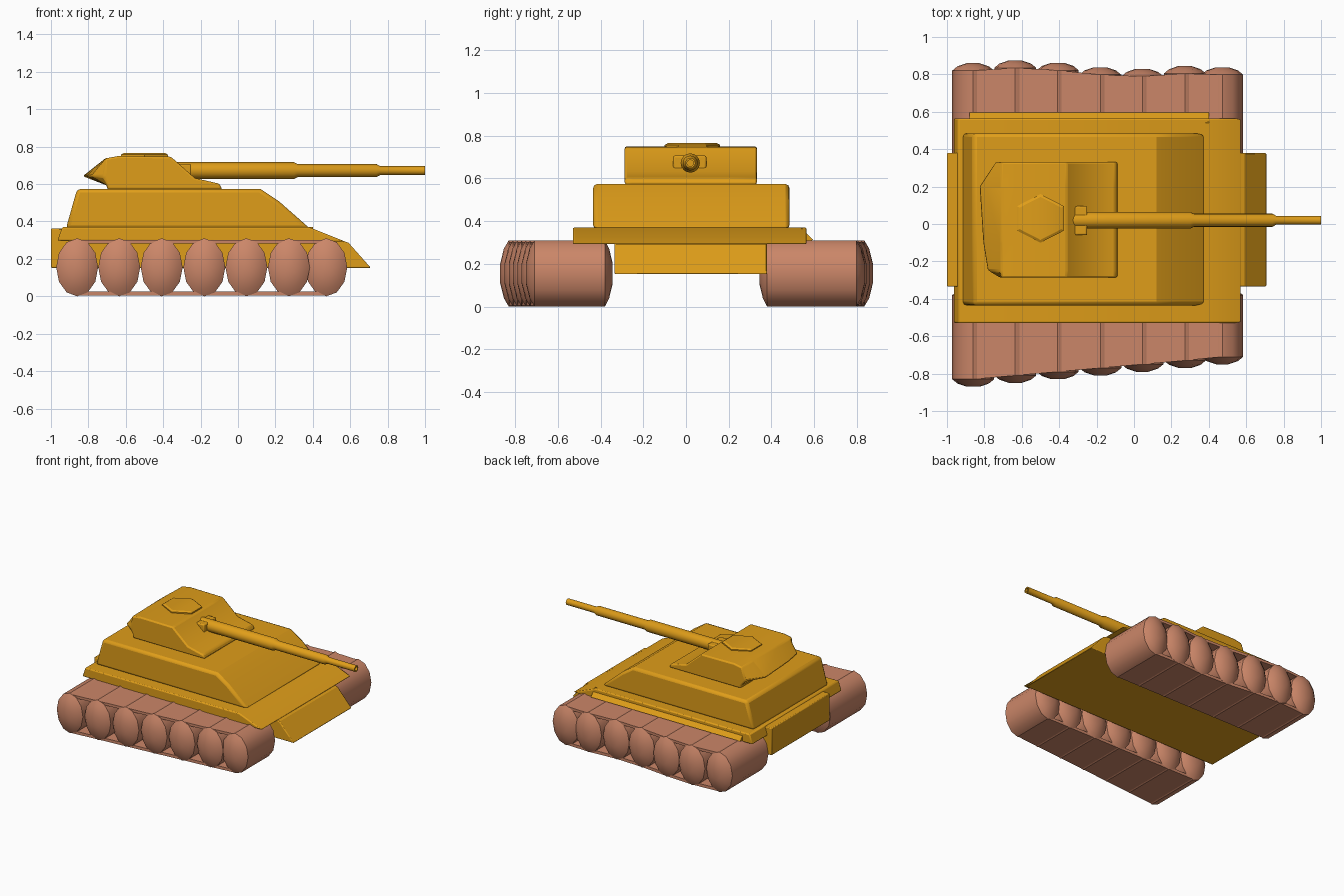
import bpy, bmesh, math

if "Cube" in bpy.data.objects:
    bpy.data.objects.remove(bpy.data.objects["Cube"])


def material(name, rgb):
    m = bpy.data.materials.new(name)
    m.diffuse_color = (*rgb, 1)
    m.use_nodes = True
    m.node_tree.nodes["Principled BSDF"].inputs["Base Color"].default_value = m.diffuse_color
    return m


ARMOUR = material("armour_yellow", (0.74, 0.34, 0.01))
TRACK = material("track_clay", (0.60, 0.24, 0.14))


def loft(name, sections, mat, bevel=0.0, angle=30):
    """Skin equal-length closed loops and cap both ends."""
    bm = bmesh.new()
    rings = [[bm.verts.new(p) for p in s] for s in sections]
    n = len(rings[0])
    for a, b in zip(rings, rings[1:]):
        for i in range(n):
            j = (i + 1) % n
            bm.faces.new((a[i], a[j], b[j], b[i]))
    bm.faces.new(rings[0])
    bm.faces.new(rings[-1])
    bmesh.ops.recalc_face_normals(bm, faces=bm.faces)
    me = bpy.data.meshes.new(name)
    bm.to_mesh(me)
    bm.free()
    ob = bpy.data.objects.new(name, me)
    bpy.context.collection.objects.link(ob)
    me.materials.append(mat)
    bpy.ops.object.select_all(action='DESELECT')
    ob.select_set(True)
    bpy.context.view_layer.objects.active = ob
    if bevel:
        mod = ob.modifiers.new("bevel", 'BEVEL')
        mod.width, mod.segments = bevel, 2
        mod.limit_method, mod.angle_limit = 'ANGLE', math.radians(35)
    bpy.ops.object.shade_smooth_by_angle(angle=math.radians(angle))
    return ob


def slab(name, profile, y0, y1, bevel):
    """Side profile (x, z) extruded across the width."""
    return loft(name, [[(x, y, z) for x, z in profile] for y in (y0, y1)], ARMOUR, bevel)


# Hull: tub, side ledges, superstructure
slab("lower_hull", [(-1, 0.16), (-1, 0.37), (0.36, 0.365), (0.59, 0.295), (0.71, 0.16)],
     -0.335, 0.38, 0.006)
slab("fender_deck", [(-0.965, 0.305), (-0.94, 0.378), (0.38, 0.378), (0.575, 0.30)],
     -0.53, 0.565, 0.008)
slab("superstructure", [(-0.92, 0.37), (-0.86, 0.582), (0.12, 0.582), (0.22, 0.515), (0.385, 0.37)],
     -0.435, 0.485, 0.02)

# Side skirt that flares the ledge on the far side
loft("fender_flare", [[(x0, 0.54, 0.378), (x0, 0.595, 0.32), (x0, 0.54, 0.305)]
                      for x0 in (-0.88, 0.40)], ARMOUR)

# Turret: profile lofted across, rear corners drawn in
turret = [(-0.70, 0.58), (-0.70, 0.60), (-0.83, 0.65), (-0.71, 0.745), (-0.64, 0.758), (-0.36, 0.755),
          (-0.23, 0.64), (-0.10, 0.61), (-0.085, 0.58)]
sections = []
for y, limit in ((-0.287, -0.715), (-0.25, -0.785), (-0.1, -0.81), (0.2, -0.83), (0.332, -0.74)):
    sections.append([(max(x, limit), y, z) for x, z in turret])
loft("turret", sections, ARMOUR, 0.012)

# Hexagonal hatch
loft("hatch", [[(-0.50 + r * math.cos(i * math.pi / 3 + math.pi / 6) * 1.12,
                 0.03 + r * math.sin(i * math.pi / 3 + math.pi / 6), z) for i in range(6)]
               for r, z in ((0.13, 0.74), (0.13, 0.765), (0.115, 0.773))], ARMOUR)

# Gun mantlet and stepped barrel
loft("mantlet", [[(x, -0.06, 0.64), (x, 0.095, 0.64), (x, 0.095, 0.715), (x, -0.06, 0.715)]
                 for x in (-0.345, -0.25)], ARMOUR, 0.008)
steps = [(-0.35, 0.045), (0.30, 0.045), (0.32, 0.035), (0.74, 0.035), (0.76, 0.024),
         (1.0, 0.024), (1.0, 0.015), (0.95, 0.015)]
loft("barrel", [[(x, 0.02 + r * math.cos(i * math.pi / 8), 0.68 + r * math.sin(i * math.pi / 8))
                 for i in range(16)] for x, r in steps], ARMOUR)

# Running gear: seven oval domed rollers per side joined by belt plates
xs = [-0.86, -0.635, -0.408, -0.18, 0.045, 0.272, 0.472]
tips = {"left": [0.86, 0.875, 0.862, 0.838, 0.83, 0.845, 0.838],
        "right": [-0.87 + 0.02 * i for i in range(7)]}
for side, outer in tips.items():
    s = 1 if side == "left" else -1
    for k, (x, tip) in enumerate(zip(xs, outer)):
        inner = s * 0.345
        stations = [(inner, 0.35), (inner + s * 0.015, 0.75), (inner + s * 0.035, 1),
                    (tip - s * 0.04, 1), (tip - s * 0.017, 0.75), (tip, 0.3)]
        loft(f"{side}_roller_{k}",
             [[(x + 0.112 * f * math.cos(i * math.pi / 6), y, 0.163 + 0.155 * f * math.sin(i * math.pi / 6))
               for i in range(12)] for y, f in stations], TRACK, angle=35)
    for k in range(6):
        for label, z0, z1 in (("lower", 0.012, 0.034), ("upper", 0.29, 0.31)):
            loft(f"{side}_{label}_belt_{k}",
                 [[(x, s * 0.38, z0), (x, o - s * 0.04, z0), (x, o - s * 0.04, z1), (x, s * 0.38, z1)]
                  for x, o in ((xs[k], outer[k]), (xs[k + 1], outer[k + 1]))], TRACK)

# Rest the whole model on the ground plane
low = min(v.co.z for o in bpy.data.objects for v in o.data.vertices)
for o in bpy.data.objects:
    o.location.z -= low
